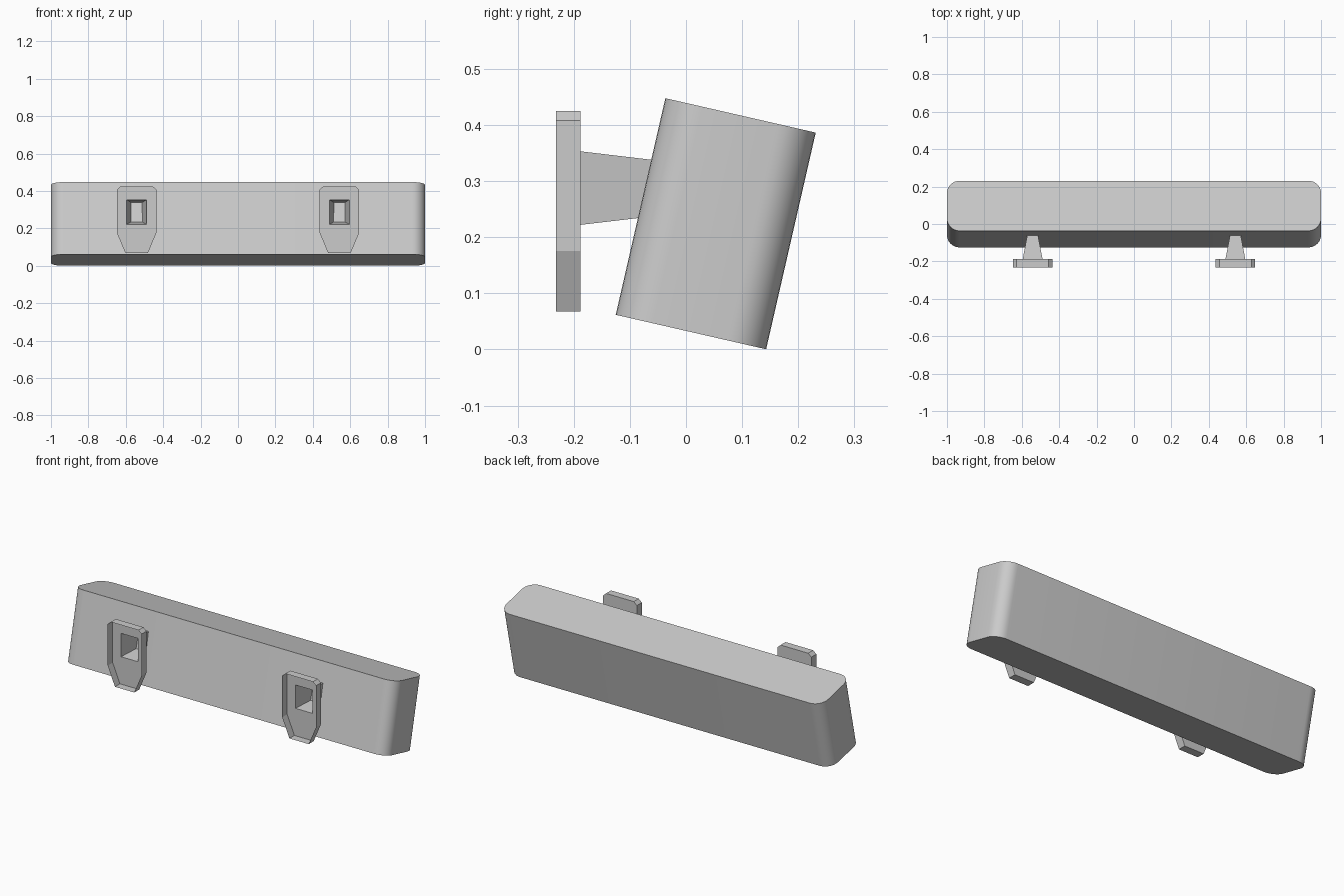
import bpy, bmesh, math
from mathutils import Matrix, Vector

old = bpy.data.objects.get("Cube")
if old:
    bpy.data.objects.remove(old, do_unlink=True)

grey = bpy.data.materials.new("light grey")
grey.use_nodes = True
colour = (0.6, 0.6, 0.6, 1)
grey.diffuse_color = colour
grey.node_tree.nodes["Principled BSDF"].inputs["Base Color"].default_value = colour


def finish(bm, name):
    bmesh.ops.recalc_face_normals(bm, faces=bm.faces)
    mesh = bpy.data.meshes.new(name)
    bm.to_mesh(mesh)
    bm.free()
    mesh.materials.append(grey)
    obj = bpy.data.objects.new(name, mesh)
    bpy.context.collection.objects.link(obj)
    return obj


# Long bar with rounded upright edges, leaning back
bm = bmesh.new()
bmesh.ops.create_cube(bm, size=1, matrix=Matrix.Diagonal((2, 0.275, 0.396, 1)))
upright = [e for e in bm.edges if abs(e.verts[0].co.z - e.verts[1].co.z) > 0.1]
bmesh.ops.bevel(bm, geom=upright, offset=0.068, segments=8, profile=0.5, affect='EDGES')
bar = finish(bm, "bar")
bar.location = (0, 0.053, 0.224)
bar.rotation_euler.x = -math.radians(12.9)
bpy.context.view_layer.objects.active = bar
bar.select_set(True)
bpy.ops.object.shade_smooth_by_angle(angle=math.radians(35))

# Clip: thin tray open to the front, with a tapered hollow neck to the bar
FRONT, BACK = -0.232, -0.188
half = [(0.06, 0.068), (0.105, 0.175), (0.105, 0.408), (0.086, 0.425)]
outline = half + [(-x, z) for x, z in reversed(half)]
hole = [(-0.053, 0.222), (0.053, 0.222), (0.053, 0.353), (-0.053, 0.353)]
neck_end = [(-0.031, 0.234), (0.031, 0.234), (0.029, 0.338), (-0.029, 0.338)]


def bar_face_y(z):
    return -0.125 + (z - 0.062) * 0.2286


def ring(bm, points, depth):
    return [bm.verts.new((x, depth(z), z)) for x, z in points]


def loop_edges(bm, verts):
    return [bm.edges.new((v, verts[i - 1])) for i, v in enumerate(verts)]


def bridge(bm, a, b):
    for i in range(len(a)):
        bm.faces.new((a[i - 1], a[i], b[i], b[i - 1]))


for side, label in ((-1, "right"), (1, "left")):
    bm = bmesh.new()
    rim = ring(bm, outline, lambda z: FRONT)
    back = ring(bm, outline, lambda z: BACK)
    opening = ring(bm, hole, lambda z: BACK)
    end = ring(bm, neck_end, bar_face_y)
    edges = loop_edges(bm, back) + loop_edges(bm, opening)
    bmesh.ops.triangle_fill(bm, edges=edges, use_beauty=True, normal=Vector((0, 1, 0)))
    bridge(bm, rim, back)
    bridge(bm, opening, end)
    clip = finish(bm, label + "_clip")
    clip.location.x = side * 0.542
